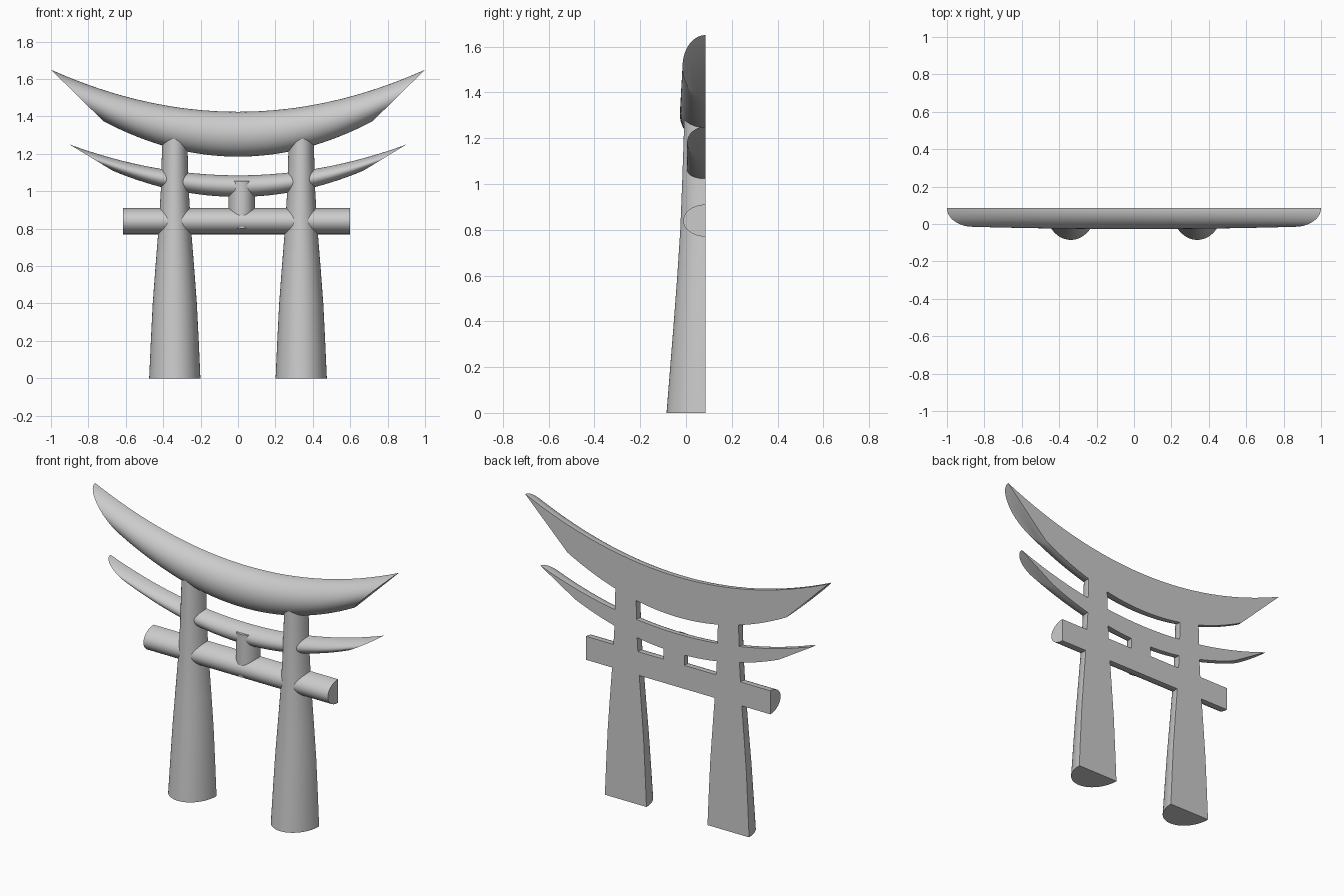
import bpy
import bmesh
import math

if "Cube" in bpy.data.objects:
    bpy.data.objects.remove(bpy.data.objects["Cube"], do_unlink=True)

BACK = 0.085   # every part shares this flat back plane
ARC = 28       # segments in each half-round section

stone = bpy.data.materials.new("plain grey")
stone.use_nodes = True
grey = (0.6, 0.6, 0.6, 1)
stone.diffuse_color = grey
stone.node_tree.nodes["Principled BSDF"].inputs["Base Color"].default_value = grey


def half_round(name, sections):
    """Loft half-ellipse sections, each (start xz, end xz, depth)."""
    bm = bmesh.new()
    rings = []
    for (x0, z0), (x1, z1), depth in sections:
        ring = []
        for i in range(ARC + 1):
            a = math.pi * i / ARC
            f = (1 - math.cos(a)) / 2
            ring.append(bm.verts.new((x0 + (x1 - x0) * f,
                                      BACK - depth * math.sin(a),
                                      z0 + (z1 - z0) * f)))
        rings.append(ring)
    n = ARC + 1
    for a, b in zip(rings, rings[1:]):
        for i in range(n):
            j = (i + 1) % n
            bm.faces.new((a[i], a[j], b[j], b[i]))
    bm.faces.new(rings[0])
    bm.faces.new(rings[-1])
    bmesh.ops.recalc_face_normals(bm, faces=bm.faces)
    mesh = bpy.data.meshes.new(name)
    bm.to_mesh(mesh)
    bm.free()
    mesh.materials.append(stone)
    obj = bpy.data.objects.new(name, mesh)
    bpy.context.collection.objects.link(obj)
    bpy.ops.object.select_all(action="DESELECT")
    obj.select_set(True)
    bpy.context.view_layer.objects.active = obj
    bpy.ops.object.shade_smooth_by_angle(angle=math.radians(35))
    return obj


def curved_beam(name, low, high, depth, end_depth, steps=32):
    """Upswept beam; low and high are (end x, middle z, end z) of its edges."""
    sections = []
    for i in range(steps + 1):
        t = 2 * i / steps - 1
        edge = [(x * t, mid + (end - mid) * t * t) for x, mid, end in (low, high)]
        sections.append((*edge, depth + (end_depth - depth) * t * t))
    half_round(name, sections)


# Tapered pillars: height, half width, depth
pillar = [(0, 0.137, 0.17), (0.2, 0.128, 0.154), (0.4, 0.118, 0.138),
          (0.6, 0.103, 0.123), (0.8, 0.087, 0.110), (1.0, 0.075, 0.102),
          (1.2, 0.069, 0.095), (1.32, 0.067, 0.093)]
for side, sx in (("left", 1), ("right", -1)):
    cx = sx * 0.338
    half_round(side + "_pillar",
               [((cx - w, z), (cx + w, z), d) for z, w, d in pillar])

# Upswept beams with slanted ends
curved_beam("top_beam", (0.72, 1.185, 1.375), (1.0, 1.425, 1.65), 0.112, 0.1)
curved_beam("middle_beam", (0.67, 0.97, 1.11), (0.9, 1.085, 1.25), 0.08, 0.08)

# Straight lower bar
half_round("lower_bar", [((x, 0.77), (x, 0.91), 0.097) for x in (-0.615, 0.6)])

# Short centre post between the middle beam and the lower bar
half_round("centre_post", [((-0.05, z), (0.09, z), 0.088) for z in (0.8, 1.055)])
